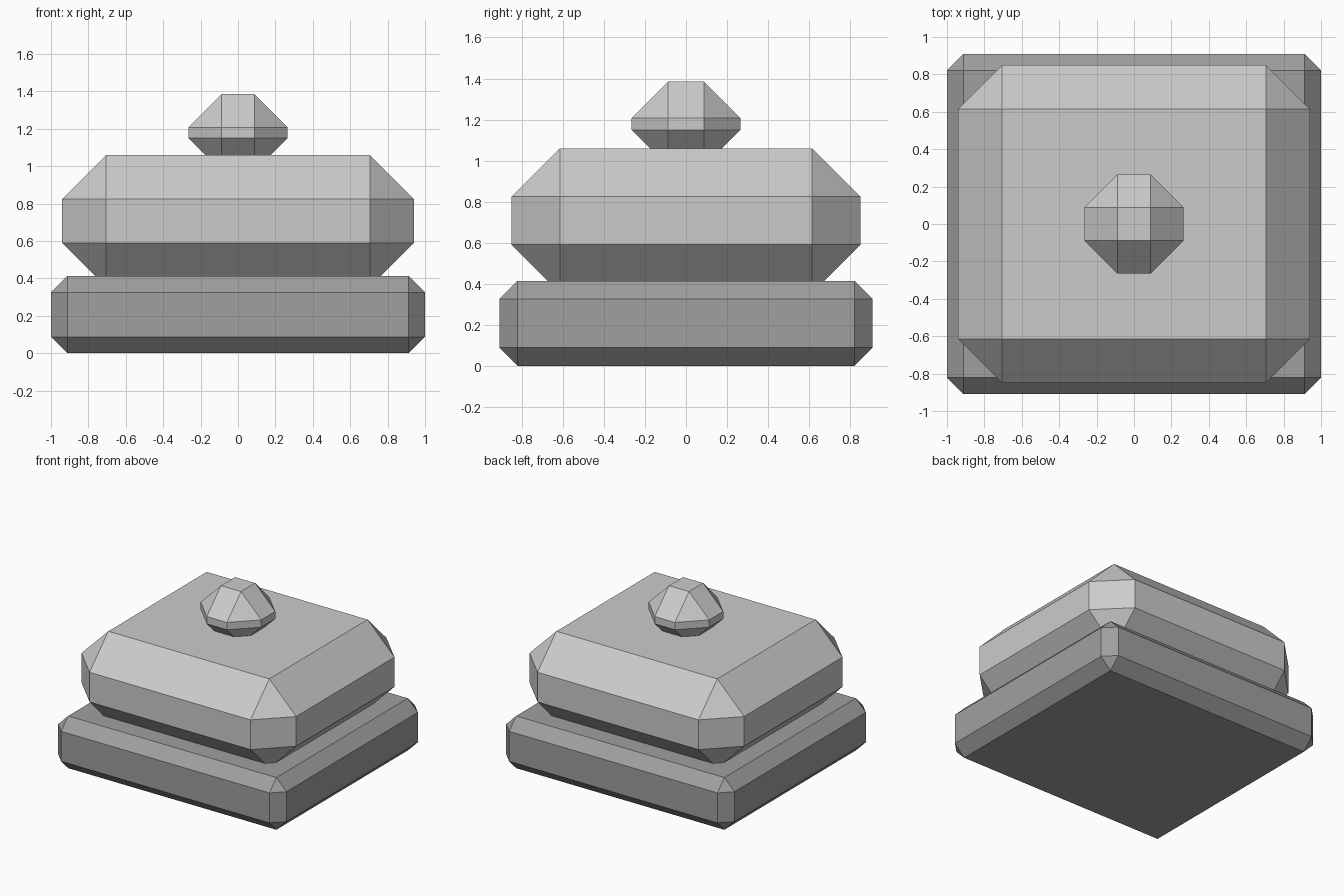
import bpy

cube = bpy.data.objects.get("Cube")
if cube:
    bpy.data.objects.remove(cube, do_unlink=True)


def flat_material(name, value):
    mat = bpy.data.materials.new(name)
    mat.use_nodes = True
    colour = (value, value, value, 1)
    mat.diffuse_color = colour
    mat.node_tree.nodes["Principled BSDF"].inputs["Base Color"].default_value = colour
    return mat


def chamfered_block(name, half_x, half_y, bottom, top, chamfer, mat):
    """Box with every edge cut by one flat chamfer."""
    bpy.ops.mesh.primitive_cube_add(size=2, location=(0, 0, (bottom + top) / 2))
    obj = bpy.context.object
    obj.name = name
    obj.scale = (half_x, half_y, (top - bottom) / 2)
    bpy.ops.object.transform_apply(location=False, rotation=False, scale=True)
    bevel = obj.modifiers.new("Chamfer", "BEVEL")
    bevel.width = chamfer
    bevel.segments = 1
    bevel.use_clamp_overlap = False
    obj.data.materials.append(mat)
    return obj


light_grey = flat_material("light grey", 0.6)
mid_grey = flat_material("mid grey", 0.35)

# Wide slab, raised body and faceted knob
chamfered_block("base_slab", 1.0, 0.91, 0.0, 0.413, 0.088, mid_grey)
chamfered_block("upper_body", 0.94, 0.85, 0.355, 1.06, 0.235, light_grey)
chamfered_block("top_knob", 0.265, 0.265, 0.973, 1.385, 0.177, light_grey)
